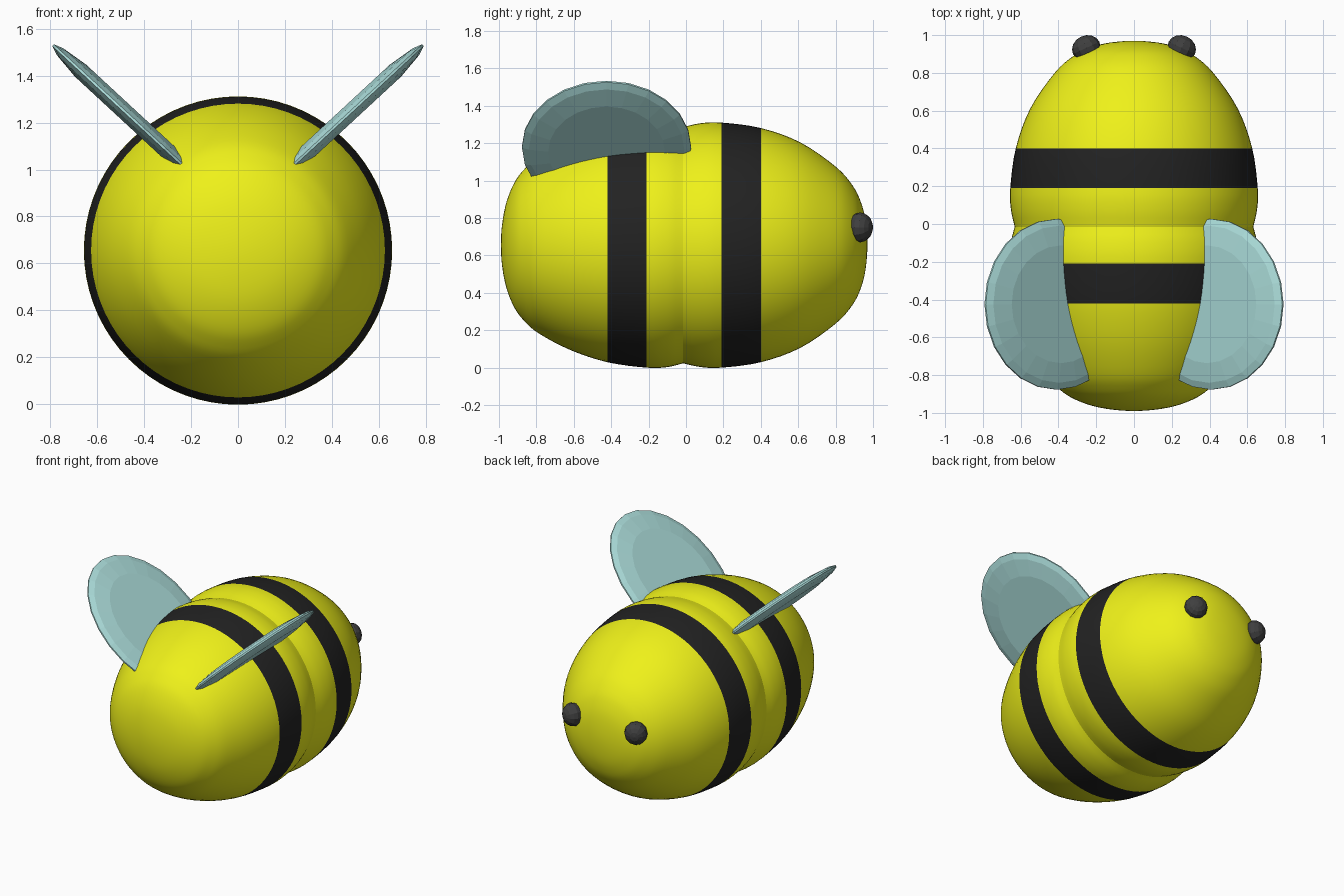
import bpy, bmesh
from math import sin, cos, pi, radians
from mathutils import Matrix, Vector

if "Cube" in bpy.data.objects:
    bpy.data.objects.remove(bpy.data.objects["Cube"])


def material(name, rgb):
    m = bpy.data.materials.new(name)
    m.diffuse_color = (*rgb, 1)
    m.use_nodes = True
    m.node_tree.nodes["Principled BSDF"].inputs["Base Color"].default_value = m.diffuse_color
    return m


YELLOW = material("yellow", (0.86, 0.88, 0.01))
BLACK = material("stripe_black", (0.016, 0.016, 0.016))
EYE = material("eye_grey", (0.05, 0.05, 0.05))
WING = material("wing_blue", (0.42, 0.74, 0.72))
AXIS_Z = 0.655


def finish(name, bm, mats, smooth):
    bmesh.ops.recalc_face_normals(bm, faces=bm.faces)
    me = bpy.data.meshes.new(name)
    bm.to_mesh(me)
    bm.free()
    for m in mats:
        me.materials.append(m)
    for p in me.polygons:
        p.use_smooth = smooth
    ob = bpy.data.objects.new(name, me)
    bpy.context.collection.objects.link(ob)
    return ob


def smooth_profile(pts, steps=4):
    """Catmull-Rom through (y, r) points; the first one is the pole."""
    p = [Vector(q) for q in pts]
    p = [Vector((p[1].x, -p[1].y))] + p + [2 * p[-1] - p[-2]]
    out = []
    for a, b, c, d in zip(p, p[1:], p[2:], p[3:]):
        for i in range(steps):
            t = i / steps
            out.append(0.5 * (2 * b + (c - a) * t + (2 * a - 5 * b + 4 * c - d) * t * t
                              + (3 * b - a - 3 * c + d) * t ** 3))
    return out + [p[-2]]


def body_half(name, pts, stripe, sides=72):
    bm = bmesh.new()
    prof = smooth_profile(pts)
    pole = bm.verts.new((0, prof[0].x, AXIS_Z))
    rings = [[bm.verts.new((q.y * cos(2 * pi * i / sides), q.x,
                            AXIS_Z + q.y * sin(2 * pi * i / sides)))
              for i in range(sides)] for q in prof[1:]]
    for i in range(sides):
        j = (i + 1) % sides
        bm.faces.new((pole, rings[0][i], rings[0][j]))
        for a, b in zip(rings, rings[1:]):
            bm.faces.new((a[i], b[i], b[j], a[j]))
    for f in bm.faces:
        f.material_index = int(stripe[0] < f.calc_center_median().y < stripe[1])
    return finish(name, bm, (YELLOW, BLACK), True)


# Two rounded body halves meeting in a shallow crease
body_half("front_body",
          [(-0.99, 0), (-0.982, 0.12), (-0.96, 0.23), (-0.92, 0.33), (-0.87, 0.40),
           (-0.79, 0.47), (-0.62, 0.56), (-0.42, 0.626), (-0.21, 0.655),
           (-0.10, 0.652), (-0.015, 0.632)], (-0.42, -0.21))
body_half("rear_body",
          [(0.97, 0), (0.96, 0.13), (0.935, 0.23), (0.89, 0.32), (0.80, 0.42),
           (0.61, 0.55), (0.40, 0.626), (0.19, 0.655), (0.08, 0.652),
           (-0.015, 0.632)], (0.19, 0.40))


def wing(name, side, sides=24):
    # Faceted oval disc with bevelled rim, partly sunk into the body
    bm = bmesh.new()
    along = Vector((0.735 * side, 0, 0.68))
    normal = Vector((-0.68 * side, 0, 0.735))
    centre = Vector((0.41 * side, -0.425, 1.18))
    rings = []
    for k, h in [(0.69, 0.035), (0.92, 0.02), (1, 0.005),
                 (1, -0.005), (0.92, -0.02), (0.69, -0.035)]:
        rings.append([bm.verts.new(centre + along * (0.515 * k * cos(2 * pi * i / sides))
                                   + Vector((0, 0.452 * k * sin(2 * pi * i / sides), 0))
                                   + normal * h) for i in range(sides)])
    bm.faces.new(rings[0])
    bm.faces.new(rings[-1])
    for a, b in zip(rings, rings[1:]):
        for i in range(sides):
            j = (i + 1) % sides
            bm.faces.new((a[i], b[i], b[j], a[j]))
    finish(name, bm, (WING,), False)


def eye(name, side):
    # Small bead turned to follow the curve of the body
    bm = bmesh.new()
    m = (Matrix.Translation((0.253 * side, 0.932, 0.75))
         @ Matrix.Rotation(radians(-25 * side), 4, 'Z')
         @ Matrix.Rotation(radians(-90), 4, 'X')
         @ Matrix.Diagonal((0.077, 0.08, 0.066, 1)))
    bmesh.ops.create_uvsphere(bm, u_segments=12, v_segments=8, radius=1, matrix=m)
    finish(name, bm, (EYE,), False)


for label, s in (("left", -1), ("right", 1)):
    wing(label + "_wing", s)
    eye(label + "_eye", s)
